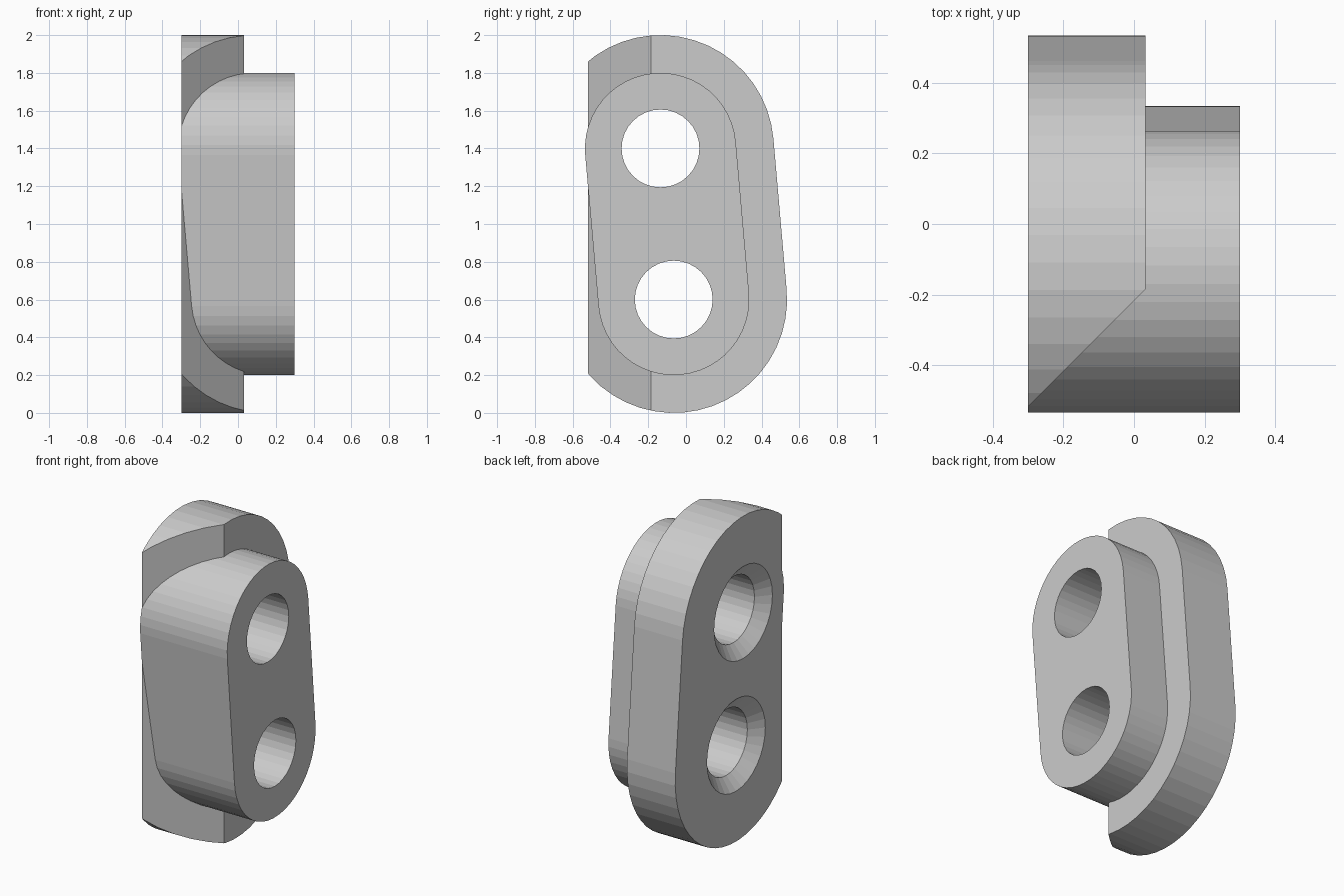
import bpy, bmesh
from math import cos, sin, pi, radians

if "Cube" in bpy.data.objects:
    bpy.data.objects.remove(bpy.data.objects["Cube"])

TILT = radians(5)
TOP, LOW = (-0.135, 1.4), (-0.065, 0.6)      # hole centres as (y, z)


def capsule(r, n=24):
    """Tilted slot outline around both hole centres."""
    arc = lambda c, a0: [(c[0] + r * cos(a0 + pi * i / n),
                          c[1] + r * sin(a0 + pi * i / n)) for i in range(n + 1)]
    return arc(TOP, TILT) + arc(LOW, TILT + pi)


def circle(c, r, n=32):
    return [(c[0] + r * cos(2 * pi * i / n), c[1] + r * sin(2 * pi * i / n))
            for i in range(n)]


def loft(name, sections, cut=None):
    """Solid through (x, outline) sections; cut = (point, normal) trims one side."""
    bm = bmesh.new()
    rings = [[bm.verts.new((x, y, z)) for y, z in pts] for x, pts in sections]
    n = len(rings[0])
    bm.faces.new(rings[0][::-1])
    bm.faces.new(rings[-1])
    for a, b in zip(rings, rings[1:]):
        for i in range(n):
            j = (i + 1) % n
            bm.faces.new((a[i], a[j], b[j], b[i]))
    if cut:
        bmesh.ops.bisect_plane(bm, geom=bm.verts[:] + bm.edges[:] + bm.faces[:],
                               plane_co=cut[0], plane_no=cut[1], clear_inner=True)
        bmesh.ops.holes_fill(bm, edges=[e for e in bm.edges if e.is_boundary], sides=0)
    bmesh.ops.recalc_face_normals(bm, faces=bm.faces[:])
    me = bpy.data.meshes.new(name)
    bm.to_mesh(me)
    bm.free()
    ob = bpy.data.objects.new(name, me)
    bpy.context.collection.objects.link(ob)
    return ob


def combine(target, other, operation):
    bpy.context.view_layer.objects.active = target
    mod = target.modifiers.new(operation.title(), 'BOOLEAN')
    mod.operation, mod.object, mod.solver = operation, other, 'EXACT'
    bpy.ops.object.modifier_apply(modifier=mod.name)
    bpy.data.objects.remove(other)


# wide rear flange, trimmed by a 45 degree plane on the front side
plate = loft("slotted_plate", [(-0.3, capsule(0.6)), (0.033, capsule(0.6))],
             cut=((0, -0.218, 0), (-1, 1, 0)))

# narrower boss running the full depth
boss = loft("boss", [(-0.3, capsule(0.4)), (0.3, capsule(0.4))])
combine(plate, boss, 'UNION')

# two through holes, countersunk from the back
for c in (TOP, LOW):
    hole = loft("hole_cutter", [(-0.35, circle(c, 0.347)), (-0.233, circle(c, 0.206)),
                                (0.4, circle(c, 0.206))])
    hole.hide_render = True
    combine(plate, hole, 'DIFFERENCE')
